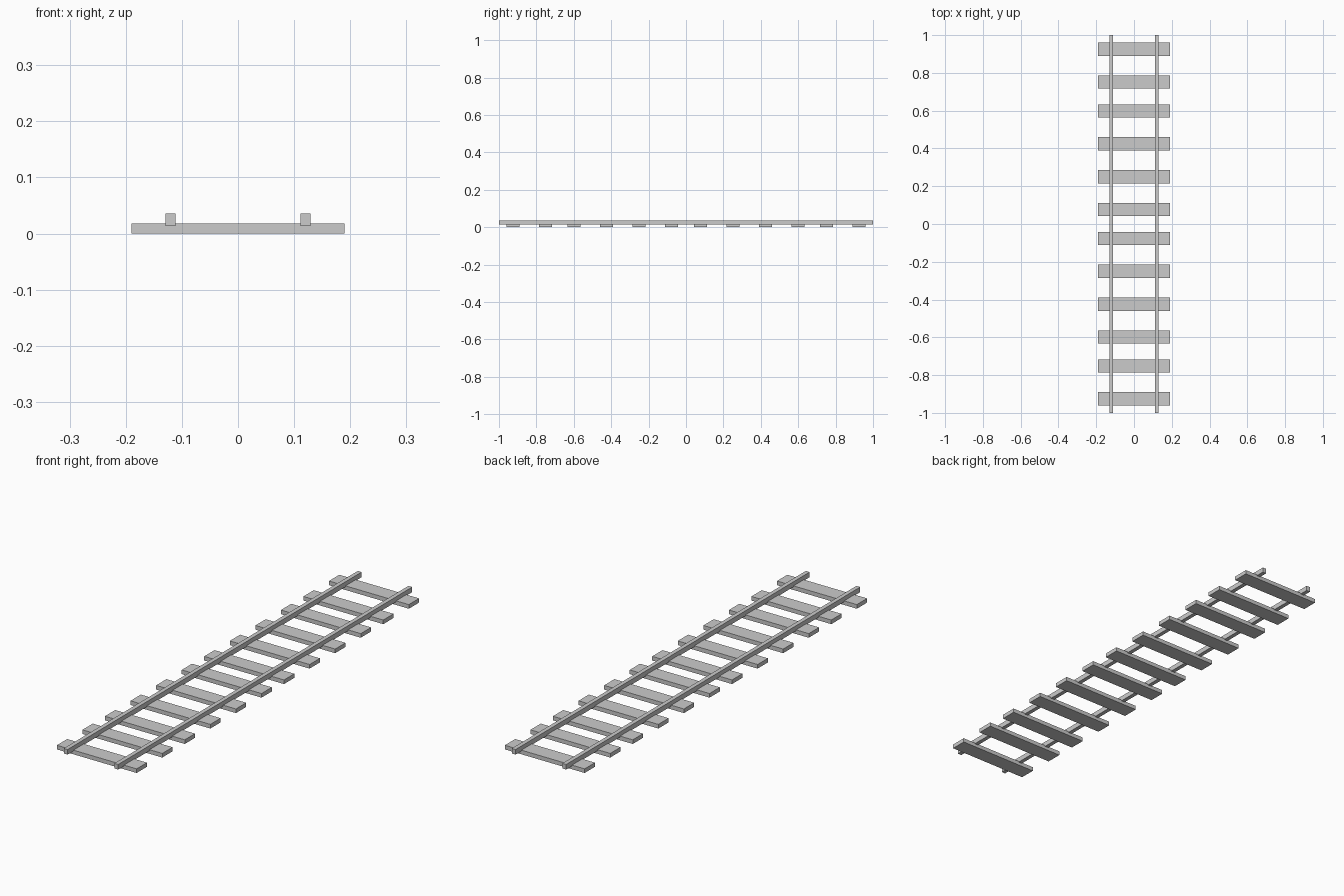
import bpy

if "Cube" in bpy.data.objects:
    bpy.data.objects.remove(bpy.data.objects["Cube"])

def box(name, lo, hi):
    """Axis-aligned box between two corners."""
    bpy.ops.mesh.primitive_cube_add(size=1, location=[(a + b) / 2 for a, b in zip(lo, hi)])
    ob = bpy.context.object
    ob.name = name
    ob.scale = [b - a for a, b in zip(lo, hi)]
    bpy.ops.object.transform_apply(location=False, rotation=False, scale=True)
    return ob

# Two rails, slightly sunk into the sleepers
RAIL_X, RAIL_W = 0.1205, 0.018
for side, label in ((-1, "left"), (1, "right")):
    x = side * RAIL_X
    box(f"{label}_rail", (x - RAIL_W / 2, -1, 0.0135), (x + RAIL_W / 2, 1, 0.0355))

# Twelve sleepers, mirrored about the middle with a closer gap every fourth step
WIDE, NARROW = 0.174, 0.153
half = [NARROW / 2]
for gap in (WIDE, WIDE, WIDE, NARROW, WIDE):
    half.append(half[-1] + gap)
for i, y in enumerate(sorted([-v for v in half] + half)):
    box(f"sleeper_{i + 1}", (-0.19, y - 0.035, 0), (0.19, y + 0.035, 0.0178))
